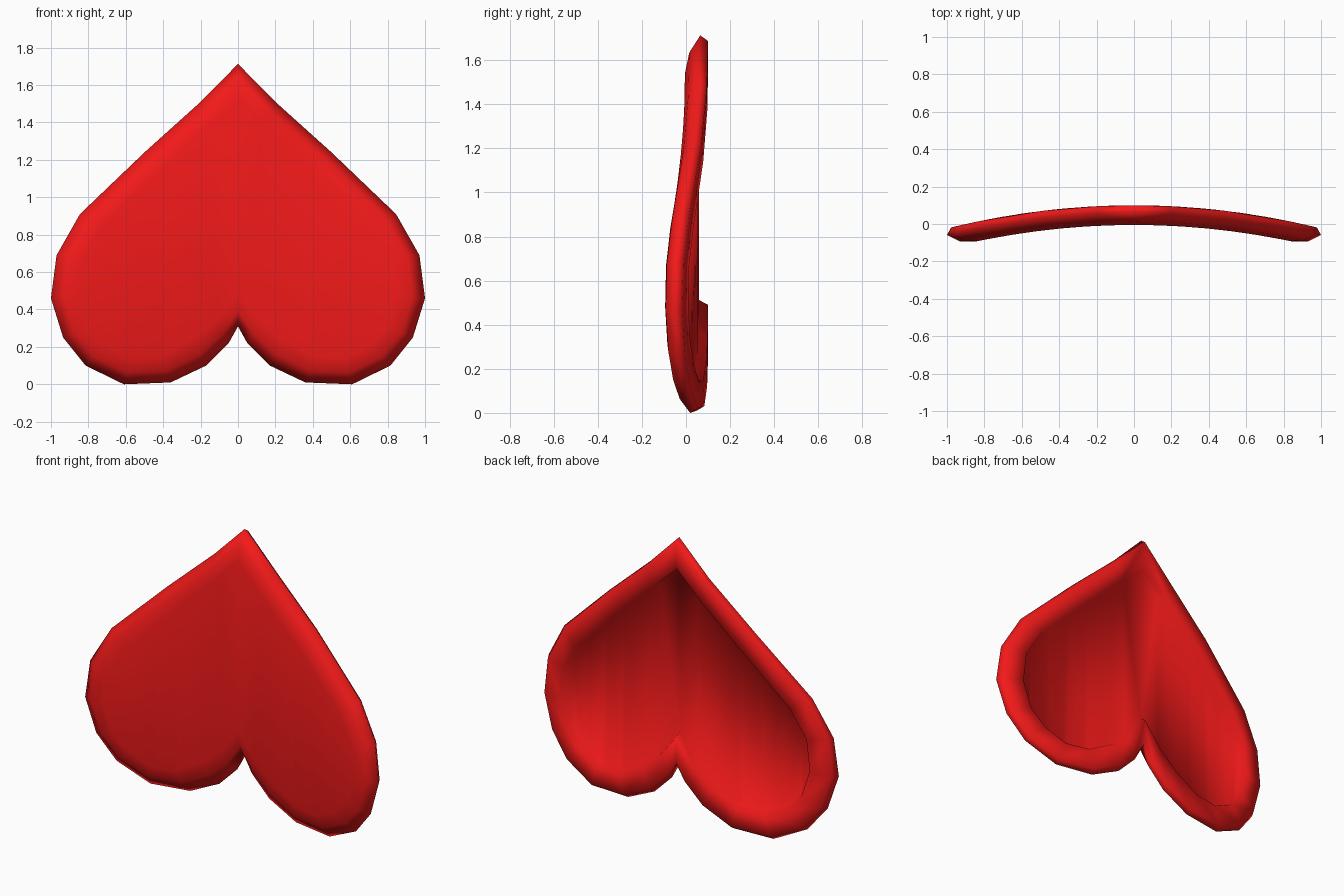
import bpy, bmesh, math
from mathutils import Vector

if "Cube" in bpy.data.objects:
    bpy.data.objects.remove(bpy.data.objects["Cube"])

# Right half of the outline (tip to notch) and of the inner edge of the rim
OUTER = [(0, 1.713), (.2, 1.51), (.5, 1.24), (.845, .91), (.97, .69), (1, .46), (.935, .25),
         (.815, .10), (.61, 0), (.36, .01), (.17, .10), (.05, .22), (0, .31)]
INNER = [(0, 1.54), (.17, 1.37), (.42, 1.14), (.73, .84), (.83, .67), (.85, .48), (.80, .31),
         (.71, .21), (.57, .14), (.41, .15), (.24, .24), (.12, .34), (0, .49)]

# Rim cross-section: (blend from outer to inner edge, depth), front to back
SECTION = [(1.0, -.005), (.45, .015), (0, .065), (.15, .10), (1.0, .10), (1.12, .06)]

bm = bmesh.new()


def ring(t, y):
    return [bm.verts.new((a + (c - a) * t, y, b + (d - b) * t))
            for (a, b), (c, d) in zip(OUTER, INNER)]


# Rim strips
rings = [ring(t, y) for t, y in SECTION]
for p, q in zip(rings, rings[1:]):
    for i in range(len(p) - 1):
        bm.faces.new((p[i], p[i + 1], q[i + 1], q[i]))

# Front and back panels, cut into columns so they can curve
panels = [bm.faces.new(rings[0]), bm.faces.new(rings[-1])]
for k in range(1, 7):
    x = k * .13
    faces = [f for f in bm.faces
             if all(abs(v.co.y - f.verts[0].co.y) < 1e-5 for v in f.verts)
             and (abs(f.verts[0].co.y + .005) < 1e-5 or abs(f.verts[0].co.y - .06) < 1e-5)]
    geom = set(faces)
    for f in faces:
        geom.update(f.edges)
        geom.update(f.verts)
    bmesh.ops.bisect_plane(bm, geom=list(geom), dist=1e-4,
                           plane_co=Vector((x, 0, 0)), plane_no=Vector((1, 0, 0)))

# Mirror to the left half
geo = bm.verts[:] + bm.edges[:] + bm.faces[:]
dup = bmesh.ops.duplicate(bm, geom=geo)["geom"]
for v in [g for g in dup if isinstance(g, bmesh.types.BMVert)]:
    v.co.x = -v.co.x
bmesh.ops.remove_doubles(bm, verts=bm.verts[:], dist=1e-4)

# Bend the shell backwards around the middle
for v in bm.verts:
    v.co.y -= .124 * v.co.x ** 2
bmesh.ops.recalc_face_normals(bm, faces=bm.faces[:])

mesh = bpy.data.meshes.new("heart_shell")
bm.to_mesh(mesh)
bm.free()
heart = bpy.data.objects.new("heart_shell", mesh)
bpy.context.collection.objects.link(heart)

red = bpy.data.materials.new("red")
red.diffuse_color = (.9, .01, .01, 1)
red.use_nodes = True
red.node_tree.nodes["Principled BSDF"].inputs["Base Color"].default_value = red.diffuse_color
mesh.materials.append(red)

bpy.context.view_layer.objects.active = heart
heart.select_set(True)
bpy.ops.object.shade_smooth_by_angle(angle=math.radians(120))
